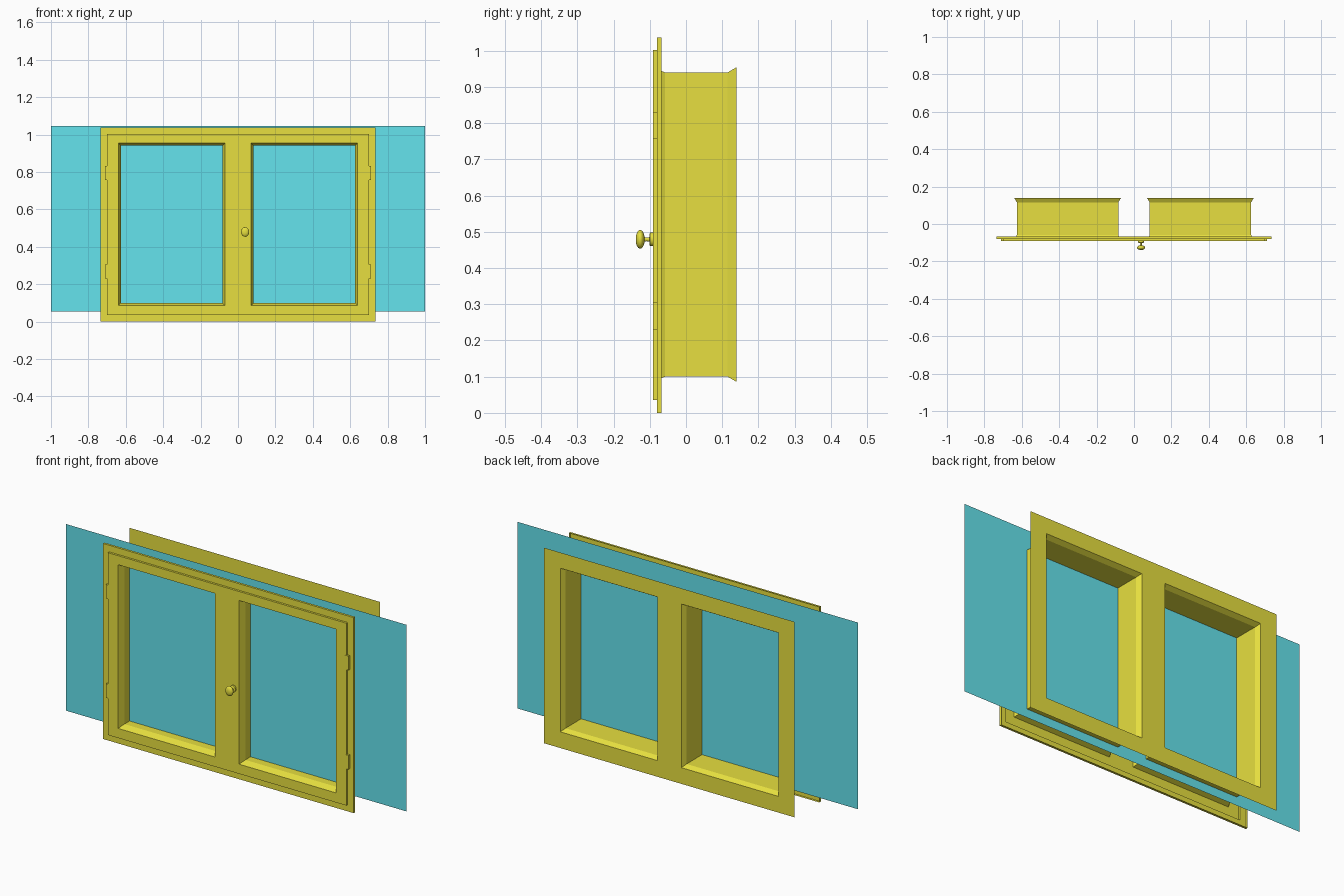
import bpy, bmesh, math
from mathutils import Matrix

if "Cube" in bpy.data.objects:
    bpy.data.objects.remove(bpy.data.objects["Cube"])


def material(name, rgb):
    m = bpy.data.materials.new(name)
    m.diffuse_color = (*rgb, 1)
    m.use_nodes = True
    m.node_tree.nodes["Principled BSDF"].inputs["Base Color"].default_value = m.diffuse_color
    return m


yellow = material("yellow_paint", (0.80, 0.74, 0.05))
cyan = material("cyan_glass", (0.13, 0.77, 0.85))


def finish(bm, name, mat):
    me = bpy.data.meshes.new(name)
    bm.to_mesh(me)
    bm.free()
    me.materials.append(mat)
    ob = bpy.data.objects.new(name, me)
    bpy.context.collection.objects.link(ob)
    return ob


def loop(bm, x0, x1, z0, z1, y):
    return [bm.verts.new((x, y, z)) for x, z in ((x0, z0), (x1, z0), (x1, z1), (x0, z1))]


def bridge(bm, rects):
    loops = [loop(bm, *r) for r in rects]
    for a, b in zip(loops, loops[1:]):
        for i in range(4):
            j = (i + 1) % 4
            bm.faces.new((a[i], a[j], b[j], b[i]))


def plate(bm, xs, zs, y, flip):
    # Flat sheet with the two window openings left out
    for i in range(5):
        for j in range(3):
            if j == 1 and i in (1, 3):
                continue
            f = bm.faces.new(loop(bm, xs[i], xs[i + 1], zs[j], zs[j + 1], y))
            if flip:
                f.normal_flip()


# Window shell: stepped front, bevelled tunnels, flat back frame
W, H = 0.735, 1.037
DX, DZ0, DZ1 = 0.70, 0.035, 1.002
XI, XO, Z0, Z1 = 0.084, 0.626, 0.10, 0.94
B = 0.014
mid = [-XO - B, -XI + B, XI - B, XO + B]
bm = bmesh.new()
plate(bm, [-DX, *mid, DX], [DZ0, Z0 - B, Z1 + B, DZ1], -0.091, False)
plate(bm, [-W, *mid, W], [0, Z0 - B, Z1 + B, H], 0.139, True)
bridge(bm, [(-W, W, 0, H, -0.068), (-W, W, 0, H, -0.08),
            (-DX, DX, DZ0, DZ1, -0.08), (-DX, DX, DZ0, DZ1, -0.091)])
for x0, x1 in ((-XO, -XI), (XI, XO)):
    wide = (x0 - B, x1 + B, Z0 - B, Z1 + B)
    narrow = (x0, x1, Z0, Z1)
    bridge(bm, [(*wide, -0.091), (*narrow, -0.058), (*narrow, 0.115), (*wide, 0.139)])
bmesh.ops.remove_doubles(bm, verts=bm.verts, dist=1e-5)
finish(bm, "window_frame", yellow)

# Glass sheet
bm = bmesh.new()
bm.faces.new(loop(bm, -1, 1, 0.055, 1.045, -0.015))
finish(bm, "glass_sheet", cyan)

# Hinges
for side in (-1, 1):
    for z in (0.267, 0.793):
        bm = bmesh.new()
        bmesh.ops.create_cube(bm, size=1, matrix=Matrix.Translation((side * 0.702, -0.0855, z))
                              @ Matrix.Diagonal((0.020, 0.012, 0.075, 1)))
        finish(bm, "hinge", yellow)

# Knob: lathed rosette, neck and oval grip (radius, y)
profile = [(0.0185, -0.090), (0.0185, -0.099), (0.016, -0.1005), (0.006, -0.101),
           (0.005, -0.108), (0.006, -0.114)]
profile += [(0.026 * math.sin(t), -0.1265 + 0.0125 * math.cos(t))
            for t in (math.radians(a) for a in range(20, 180, 16))]
N = 24
bm = bmesh.new()
rings = [[bm.verts.new((0.038 + 0.85 * r * math.cos(a), y, 0.479 + r * math.sin(a)))
          for a in (2 * math.pi * k / N for k in range(N))] for r, y in profile]
for a, b in zip(rings, rings[1:]):
    for i in range(N):
        bm.faces.new((a[i], a[(i + 1) % N], b[(i + 1) % N], b[i]))
bm.faces.new(rings[-1])
bmesh.ops.recalc_face_normals(bm, faces=bm.faces)
knob = finish(bm, "knob", yellow)
bpy.context.view_layer.objects.active = knob
knob.select_set(True)
bpy.ops.object.shade_smooth_by_angle(angle=math.radians(35))
